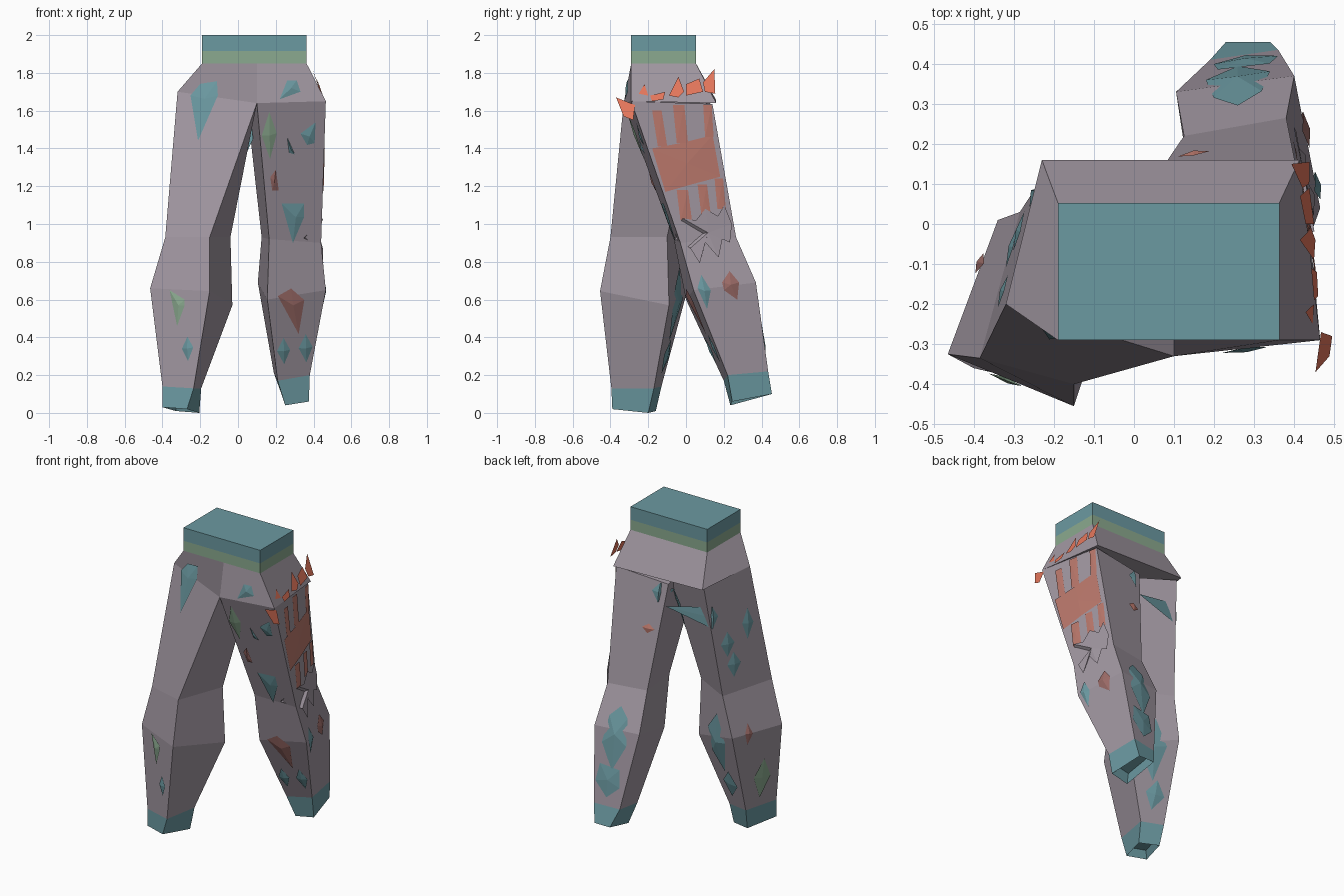
import bpy, bmesh
from mathutils import Vector
from mathutils.bvhtree import BVHTree

if "Cube" in bpy.data.objects:
    bpy.data.objects.remove(bpy.data.objects["Cube"])


def mat(name, r, g, b):
    m = bpy.data.materials.new(name)
    m.diffuse_color = [(c / 255) ** 2.2 for c in (r, g, b)] + [1]
    m.use_nodes = True
    m.node_tree.nodes["Principled BSDF"].inputs["Base Color"].default_value = m.diffuse_color
    return m


GRAY = mat("cloth grey", 160, 150, 160)
TEAL = mat("teal", 107, 152, 160)
GREEN = mat("green", 138, 168, 142)
ORANGE = mat("orange", 228, 118, 92)
RED = mat("faded red", 186, 120, 108)
BROWN = mat("brown red", 156, 108, 104)


def make(name, bm, mats):
    me = bpy.data.meshes.new(name)
    bm.to_mesh(me)
    bm.free()
    for m in mats:
        me.materials.append(m)
    ob = bpy.data.objects.new(name, me)
    bpy.context.collection.objects.link(ob)
    return ob


def loft(name, rings, mats, index):
    """Bridge rings of corners; index(i) gives the material of band i."""
    bm = bmesh.new()
    vs = [[bm.verts.new(p) for p in r] for r in rings]
    n = len(rings[0])
    for i in range(len(vs) - 1):
        for k in range(n):
            f = bm.faces.new((vs[i][k], vs[i][(k + 1) % n],
                              vs[i + 1][(k + 1) % n], vs[i + 1][k]))
            f.material_index = index(i)
    for i, r in ((0, vs[0]), (len(vs) - 2, vs[-1])):
        bm.faces.new(r).material_index = index(i)
    bmesh.ops.recalc_face_normals(bm, faces=bm.faces)
    return make(name, bm, mats)


def plate(name, pts, m, axis, sign):
    """Single flat face facing the given side."""
    bm = bmesh.new()
    f = bm.faces.new([bm.verts.new(p) for p in pts])
    f.normal_update()
    if f.normal[axis] * sign < 0:
        f.normal_flip()
    make(name, bm, [m])


# waistband: teal top, green stripe
def rect(z):
    return [(-.19, -.29, z), (.363, -.29, z), (.363, .053, z), (-.19, .053, z)]


loft("waistband", [rect(1.85), rect(1.915), rect(2.0)], [GREEN, TEAL], lambda i: i)

# flared hips, with a dip at the front centre
hips = loft("hips", [
    [(-.32, -.20, 1.70), (.10, -.33, 1.64), (.465, -.29, 1.65), (.413, .16, 1.64), (-.23, .16, 1.655)],
    [rect(1.85)[0], (.10, -.29, 1.85)] + rect(1.85)[1:]], [GRAY], lambda i: 0)

# legs: rings of front outer, front inner, back inner, back outer corners
left = [
    [(-.32, -.20, 1.70), (.10, -.33, 1.64), (.08, .04, 1.60), (-.22, .13, 1.65)],
    [(-.385, -.335, .93), (-.15, -.40, .93), (-.04, -.10, .93), (-.285, .03, .93)],
    [(-.465, -.325, .66), (-.15, -.455, .645), (-.03, -.09, .57), (-.34, .01, .66)],
    [(-.40, -.36, .14), (-.235, -.395, .13), (-.195, -.17, .13), (-.34, -.13, .14)],
    [(-.40, -.36, .03), (-.27, -.39, .02), (-.205, -.20, 0), (-.33, -.16, .01)]]
right = [
    [(.465, -.29, 1.65), (.10, -.33, 1.64), (.05, .11, 1.60), (.405, .14, 1.635)],
    [(.44, -.03, .90), (.165, -.065, .92), (.125, .22, .93), (.38, .265, .93)],
    [(.465, .04, .65), (.155, .0, .60), (.105, .33, .69), (.40, .37, .69)],
    [(.38, .22, .20), (.21, .20, .17), (.19, .41, .21), (.36, .435, .22)],
    [(.375, .245, .06), (.25, .235, .04), (.23, .455, .10), (.34, .455, .10)]]
# hollow cuffs: a last ring pushed up inside the hem
for leg in (left, right):
    c = sum((Vector(p) for p in leg[-1]), Vector()) / 4
    leg.append([c + (Vector(p) - c) * .8 + Vector((0, 0, .05)) for p in leg[-1]])
cuff = lambda i: int(i >= 3)
parts = [hips, loft("left_leg", left, [GRAY, TEAL], cuff),
         loft("right_leg", right, [GRAY, TEAL], cuff)]

# surface lookup used to lay patches on the cloth
verts, polys = [], []
for ob in parts:
    o = len(verts)
    verts += [v.co.copy() for v in ob.data.vertices]
    ob.data.calc_loop_triangles()
    polys += [[o + i for i in t.vertices] for t in ob.data.loop_triangles]
tree = BVHTree.FromPolygons(verts, polys)


def project(axis, sign, u, v, lift):
    d = Vector((0, 0, 0))
    d[axis] = -sign
    p = Vector((u, u, v))
    p[axis] = 2 * sign
    hit, nor, _, _ = tree.ray_cast(p, d)
    if hit is None:
        p[axis] = .3 * sign
        hit, nor, _, _ = tree.find_nearest(p)
    if nor.dot(d) > 0:
        nor = -nor
    return hit + nor * lift


def patch(name, axis, sign, pts, m, bulge=.014, lift=.006):
    """Fan patch drawn in a view (axis 0 = side, 1 = front/back)."""
    bm = bmesh.new()
    ring = [bm.verts.new(project(axis, sign, u, v, lift)) for u, v in pts]
    n = len(pts)
    c = bm.verts.new(project(axis, sign, sum(p[0] for p in pts) / n,
                             sum(p[1] for p in pts) / n, bulge))
    for k in range(n):
        bm.faces.new((ring[k], ring[(k + 1) % n], c))
    for f in bm.faces:
        f.normal_update()
        if f.normal[axis] * sign < 0:
            f.normal_flip()
    make(name, bm, [m])


def diamond(u, v, a, b):
    return [(u, v + b), (u + a, v + .1 * b), (u + .1 * a, v - b), (u - a, v)]


# front patches
for pts, m in [
        ([(-.25, 1.68), (-.2, 1.745), (-.11, 1.755), (-.105, 1.68), (-.21, 1.44)], TEAL),
        ([(.26, 1.76), (.31, 1.76), (.33, 1.7), (.22, 1.66)], TEAL),
        ([(.33, 1.48), (.41, 1.54), (.405, 1.43), (.365, 1.42)], TEAL),
        ([(.26, 1.46), (.30, 1.37), (.27, 1.38)], TEAL),
        ([(.17, 1.25), (.2, 1.29), (.215, 1.18), (.18, 1.18)], BROWN),
        ([(.23, 1.11), (.35, 1.11), (.35, 1.04), (.29, .9)], TEAL),
        ([(.21, .62), (.28, .66), (.35, .6), (.32, .42)], BROWN),
        ([(-.36, .65), (-.28, .6), (-.28, .57), (-.32, .46)], GREEN),
        (diamond(.165, 1.47, .04, .125), GREEN),
        (diamond(.24, .33, .035, .07), TEAL),
        (diamond(.357, .345, .037, .075), TEAL),
        (diamond(-.265, .34, .03, .065), TEAL)]:
    patch("front_patch", 1, -1, pts, m)

# back patches
for pts, m in [
        (diamond(.10, 1.54, .05, .06), TEAL), (diamond(.15, 1.31, .04, .03), RED),
        ([(.26, .82), (.32, .76), (.34, .6), (.26, .44), (.18, .6), (.2, .76)], TEAL),
        ([(.21, .45), (.34, .47), (.36, .36), (.28, .27), (.2, .34)], TEAL),
        ([(-.2, .77), (-.12, .66), (-.14, .5), (-.22, .38), (-.27, .6)], TEAL),
        (diamond(-.25, .30, .06, .09), TEAL)]:
    patch("back_patch", 1, 1, pts, m)
plate("crotch_patch", [(0, .0, 1.28), (.08, -.01, 1.45), (.07, .035, 1.55), (.01, .045, 1.46)], TEAL, 1, 1)

# left outer side patches
for y, z, a, b, m in [(.08, 1.45, .04, .07, TEAL), (-.17, 1.34, .04, .1, TEAL),
                      (-.02, 1.25, .05, .08, TEAL), (-.06, 1.11, .05, .08, TEAL),
                      (-.1, .66, .025, .07, BROWN), (-.23, .33, .06, .13, GREEN)]:
    patch("left_patch", 0, -1, diamond(y, z, a, b), m)

# right outer side: small patches, red band with straps, tattered panel
patch("right_patch", 0, 1, [(.06, .66), (.08, .73), (.13, .65), (.11, .55)], TEAL)
patch("right_patch", 0, 1, [(.19, .69), (.23, .75), (.28, .69), (.27, .6), (.2, .65)], BROWN)
patch("band", 0, 1, [(-.18, 1.4), (-.02, 1.43), (.14, 1.47), (.18, 1.25), (.03, 1.21), (-.11, 1.17)], RED, .008)
for y0, z0, y1, z1, wd in [(-.15, 1.41, -.18, 1.60, .05), (-.05, 1.43, -.07, 1.63, .06),
                           (.10, 1.46, .09, 1.63, .045), (-.05, 1.18, -.03, 1.02, .06),
                           (.06, 1.21, .08, 1.05, .05), (.15, 1.24, .165, 1.08, .045)]:
    patch("strap", 0, 1, [(y0, z0), (y0 + wd, z0), (y1 + wd, z1), (y1, z1)], RED, .008)
patch("tattered_panel", 0, 1, [
    (-.05, .93), (.02, .87), (.07, .79), (.1, .9), (.17, .82), (.19, .92), (.23, .9),
    (.24, 1.0), (.2, 1.1), (.17, 1.04), (.1, 1.08), (.05, 1.02), (-.02, 1.03)], GRAY, .016, .014)

# torn orange scraps along the right hip
for pts in [[(-.37, 1.67), (-.27, 1.63), (-.28, 1.55), (-.33, 1.57)],
            [(-.25, 1.69), (-.22, 1.74), (-.20, 1.68)],
            [(-.19, 1.68), (-.11, 1.70), (-.12, 1.66), (-.18, 1.65)],
            [(-.09, 1.68), (-.04, 1.78), (-.01, 1.70), (-.04, 1.67)],
            [(0, 1.74), (.07, 1.77), (.09, 1.70), (0, 1.68)],
            [(.09, 1.75), (.15, 1.82), (.155, 1.69), (.10, 1.70)]]:
    plate("hip_scrap", [(.46 - .35 * (z - 1.65) - .05 * max(y, 0), y, z) for y, z in pts], ORANGE, 0, 1)
